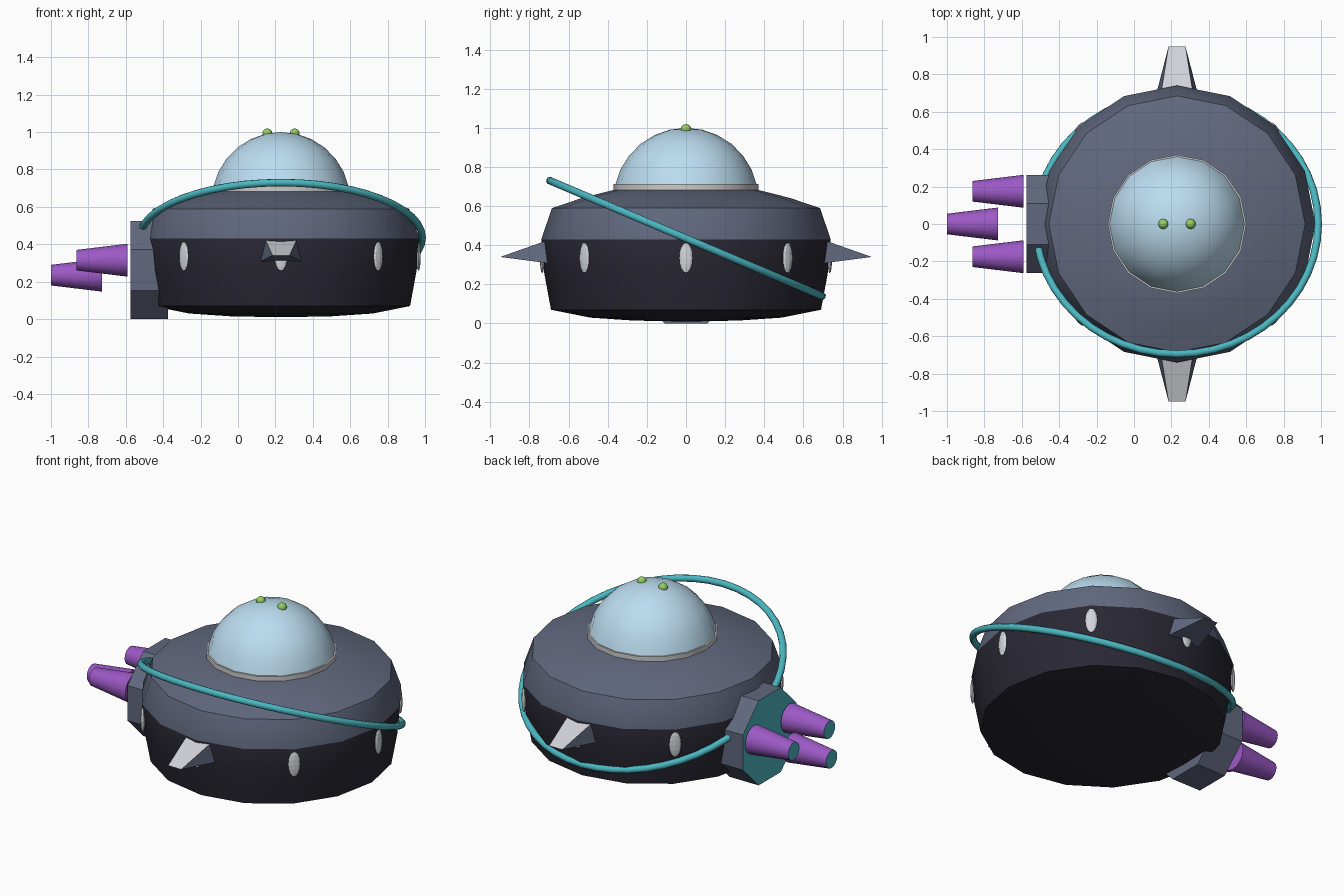
import bpy, bmesh, math
from mathutils import Matrix, Vector

if "Cube" in bpy.data.objects:
    bpy.data.objects.remove(bpy.data.objects["Cube"])

CX = 0.23  # hull axis


def mat(name, r, g, b):
    m = bpy.data.materials.new(name)
    m.diffuse_color = (r, g, b, 1)
    m.use_nodes = True
    m.node_tree.nodes["Principled BSDF"].inputs["Base Color"].default_value = m.diffuse_color
    return m


SLATE = mat("slate", 0.12, 0.14, 0.21)
DARK = mat("dark_hull", 0.022, 0.02, 0.032)
TEAL = mat("teal", 0.07, 0.47, 0.53)
GLASS = mat("pale_blue", 0.5, 0.72, 0.87)
PURPLE = mat("purple", 0.33, 0.1, 0.56)
GREEN = mat("green", 0.3, 0.62, 0.12)
LIGHT = mat("light_grey", 0.65, 0.66, 0.7)


def finish(name, bm, mats, smooth=True):
    bmesh.ops.recalc_face_normals(bm, faces=bm.faces)
    me = bpy.data.meshes.new(name)
    bm.to_mesh(me)
    bm.free()
    ob = bpy.data.objects.new(name, me)
    bpy.context.collection.objects.link(ob)
    for m in mats:
        me.materials.append(m)
    if smooth:
        bpy.ops.object.select_all(action='DESELECT')
        ob.select_set(True)
        bpy.context.view_layer.objects.active = ob
        bpy.ops.object.shade_smooth_by_angle(angle=math.radians(30))
    return ob


def lathe(name, profile, mats, sides=16, matrix=None, phase=0.0, pick=None):
    """Revolve (radius, height) points around z; zero radius makes a pole."""
    bm = bmesh.new()
    rings = []
    for r, z in profile:
        n = sides if r > 0 else 1
        rings.append([bm.verts.new((r * math.cos(phase + math.tau * i / sides),
                                    r * math.sin(phase + math.tau * i / sides), z))
                      for i in range(n)])
    for k, (a, b) in enumerate(zip(rings, rings[1:])):
        for i in range(sides):
            j = (i + 1) % sides
            vs = [a[i % len(a)], a[j % len(a)], b[j % len(b)], b[i % len(b)]]
            f = bm.faces.new(list(dict.fromkeys(vs)))
            f.material_index = pick(k) if pick else 0
    bm.transform(matrix or Matrix.Translation((CX, 0, 0)))
    return finish(name, bm, mats)


# Hull: dark lower bowl, slate upper deck
lathe("hull", [(0, 0.01), (0.27, 0.015), (0.49, 0.03), (0.69, 0.07), (0.725, 0.26),
               (0.74, 0.43), (0.685, 0.59), (0.53, 0.642), (0.36, 0.685), (0, 0.685)],
      [DARK, SLATE], pick=lambda k: 0 if k < 5 else 1)

# Dome collar and glass dome
lathe("dome_collar", [(0, 0.67), (0.37, 0.67), (0.37, 0.712), (0, 0.712)], [])
a0 = math.asin(0.08 / 0.37)
steps = [a0 + (math.pi / 2 - a0) * i / 6 for i in range(6)]
lathe("dome", [(0, 0.71)] + [(0.37 * math.cos(a), 0.63 + 0.37 * math.sin(a)) for a in steps]
      + [(0, 1.0)], [GLASS])

# Green lamps on the dome
for side in (-1, 1):
    bm = bmesh.new()
    bmesh.ops.create_uvsphere(bm, u_segments=12, v_segments=8, radius=0.027,
                              matrix=Matrix.Translation((CX + side * 0.073, 0, 0.992)))
    finish("dome_lamp", bm, [GREEN])

# Oval portholes around the hull (the rear one is covered by the engine mount)
for i in range(8):
    if i == 4:
        continue
    m = (Matrix.Translation((CX, 0, 0.335)) @ Matrix.Rotation(i * math.pi / 4, 4, 'Z')
         @ Matrix.Translation((0.735, 0, 0)) @ Matrix.Diagonal((0.012, 0.035, 0.078, 1)))
    bm = bmesh.new()
    bmesh.ops.create_uvsphere(bm, u_segments=8, v_segments=8, radius=1, matrix=m)
    finish("porthole", bm, [LIGHT], smooth=False)

# Wedge fins on both sides
for s in (-1, 1):
    bm = bmesh.new()
    co = [(0.115, 0.68, 0.305), (-0.115, 0.68, 0.305), (-0.088, 0.68, 0.435), (0.088, 0.68, 0.435),
          (0.045, 0.95, 0.34), (-0.045, 0.95, 0.34)]
    v = [bm.verts.new((CX + x, s * y, z)) for x, y, z in co]
    for ids in ((0, 1, 2, 3), (3, 2, 5, 4), (0, 3, 4), (1, 5, 2), (0, 4, 5, 1)):
        bm.faces.new([v[i] for i in ids]).material_index = int(ids == (3, 2, 5, 4))
    finish("side_fin", bm, [SLATE, LIGHT], smooth=False)

# Octagonal engine mount with teal rear plate; local z points to the rear (-x)
REAR = Matrix.Rotation(-math.pi / 2, 4, 'Y')
lathe("engine_mount", [(0, 0), (0.284, 0), (0.284, 0.2), (0, 0.2)], [SLATE, TEAL], sides=8,
      matrix=Matrix.Translation((-0.375, 0, 0.2625)) @ REAR, phase=math.pi / 8,
      pick=lambda k: int(k == 2))

# Three tapered thrusters
for x, y, z in ((-0.59, 0.175, 0.315), (-0.59, -0.175, 0.315), (-0.727, 0, 0.235)):
    lathe("thruster", [(0, 0), (0.088, 0), (0.055, 0.273), (0, 0.273)], [PURPLE, TEAL],
          matrix=Matrix.Translation((x, y, z)) @ REAR, pick=lambda k: int(k == 2))

# Tilted ring around the hull
bpy.ops.mesh.primitive_torus_add(major_segments=48, minor_segments=10, major_radius=0.755,
                                 minor_radius=0.02, location=(CX, 0, 0.435),
                                 rotation=(-math.atan(0.424), 0, 0))
ring = bpy.context.object
ring.name = "tilted_ring"
ring.data.materials.append(TEAL)
bpy.ops.object.shade_smooth_by_angle(angle=math.radians(60))
